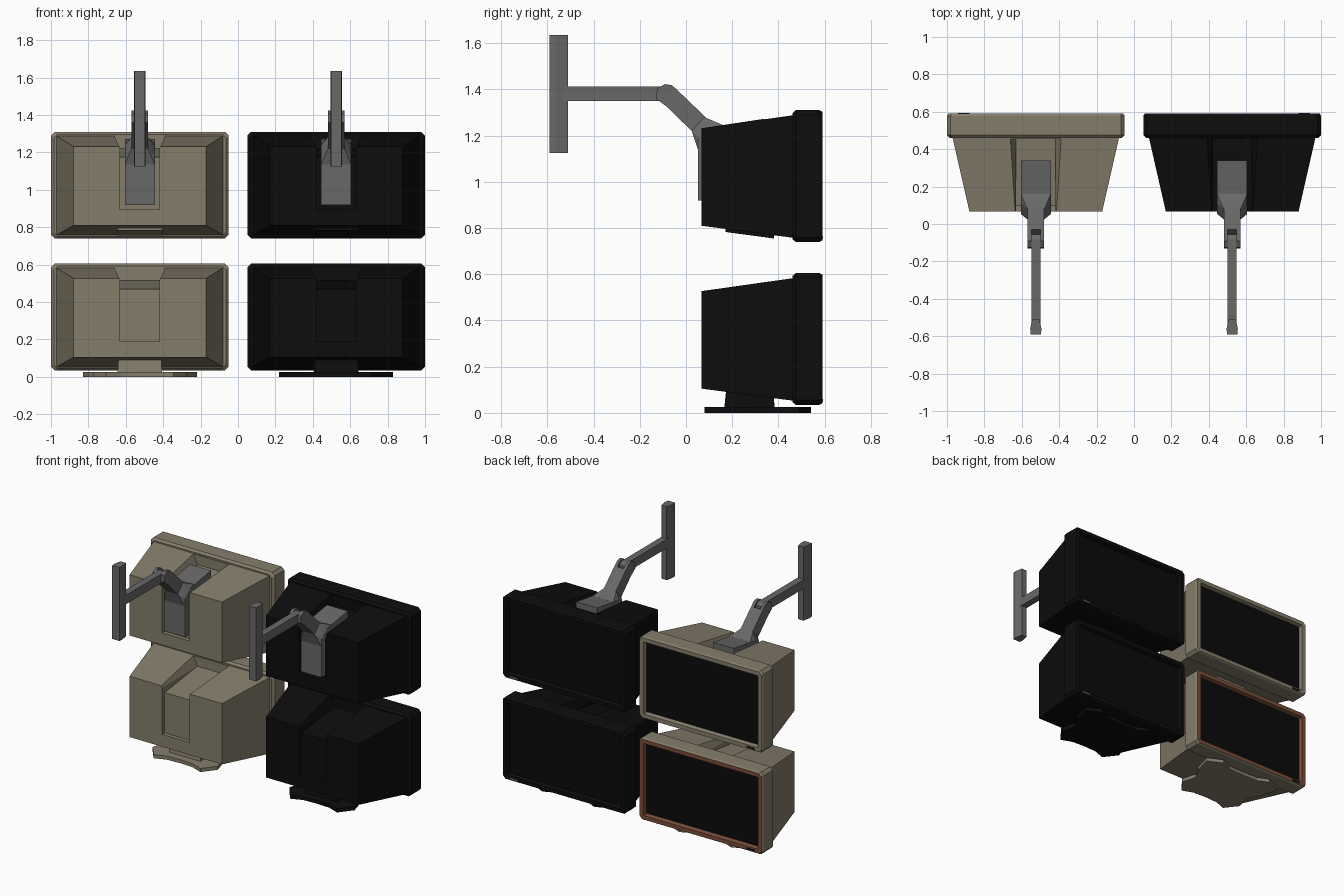
import bpy, bmesh

if "Cube" in bpy.data.objects:
    bpy.data.objects.remove(bpy.data.objects["Cube"])

def mat(name, c):
    m = bpy.data.materials.new(name)
    m.diffuse_color = (*c, 1)
    m.use_nodes = True
    m.node_tree.nodes["Principled BSDF"].inputs["Base Color"].default_value = m.diffuse_color
    return m

BEIGE = mat("beige plastic", (0.235, 0.207, 0.147))
BLACK = mat("black plastic", (0.004, 0.004, 0.004))
SCREEN = mat("screen black", (0.003, 0.003, 0.003))
BROWN = mat("brown rim", (0.19, 0.075, 0.04))
GREY = mat("grey metal", (0.14, 0.14, 0.14))

def finish(bm, name, mats, loc):
    bmesh.ops.recalc_face_normals(bm, faces=bm.faces)
    me = bpy.data.meshes.new(name)
    bm.to_mesh(me)
    bm.free()
    ob = bpy.data.objects.new(name, me)
    ob.location = loc
    for m in mats:
        me.materials.append(m)
    bpy.context.collection.objects.link(ob)
    return ob

def ring(y, hx, z0, z1, c=0):
    """Rectangle in xz at depth y, with corners cut by c."""
    if not c:
        return [(-hx, y, z0), (hx, y, z0), (hx, y, z1), (-hx, y, z1)]
    return [(-hx + c, y, z0), (hx - c, y, z0), (hx, y, z0 + c), (hx, y, z1 - c),
            (hx - c, y, z1), (-hx + c, y, z1), (-hx, y, z1 - c), (-hx, y, z0 + c)]

def loft(name, rings, mats, loc, rule=None):
    """Skin rings in order; rule maps a segment index to a material slot."""
    bm = bmesh.new()
    rs = [[bm.verts.new(p) for p in r] for r in rings]
    n = len(rs[0])
    for s in range(len(rs) - 1):
        for i in range(n):
            j = (i + 1) % n
            f = bm.faces.new((rs[s][i], rs[s][j], rs[s + 1][j], rs[s + 1][i]))
            f.material_index = rule(s) if rule else 0
    bm.faces.new(rs[0][::-1])
    f = bm.faces.new(rs[-1])
    f.material_index = rule(len(rs) - 1) if rule else 0
    return finish(bm, name, mats, loc)

def side_extrude(name, yz, x0, x1, m, loc):
    return loft(name, [[(x, y, z) for y, z in yz] for x in (x0, x1)], [m], loc)

def hull(name, pts, m, loc):
    bm = bmesh.new()
    for p in pts:
        bm.verts.new(p)
    bmesh.ops.convex_hull(bm, input=bm.verts[:])
    return finish(bm, name, [m], loc)

def cut(ob, cutter):
    cutter.hide_render = True
    cutter.hide_viewport = True
    cutter.display_type = 'WIRE'
    mod = ob.modifiers.new("recess", 'BOOLEAN')
    mod.object = cutter
    mod.solver = 'EXACT'

def television(tag, loc, shell, rim, side):
    # tapered tube housing with a channel down its back and across its top
    body = loft(tag + "_housing", [ring(.067, .355, .105, .527), ring(.47, .447, .052, .584)],
                [shell], loc)
    slot = loft(tag + "_slot_cutter", [ring(-.05, .105, .19, .7), ring(.095, .105, .19, .7)], [shell], loc)
    def section(y, floor):
        return [(-.105, y, floor), (.105, y, floor), (.105, y, .515),
                (.167, y, .65), (-.167, y, .65), (-.105, y, .515)]
    channel = loft(tag + "_channel_cutter", [section(-.05, .452), section(.455, .5149)], [shell], loc)
    cut(body, slot)
    cut(body, channel)
    # bezel, rim and recessed screen
    loft(tag + "_bezel", [
        ring(.46, .46, .047, .592, .02), ring(.475, .475, .035, .605, .02),
        ring(.578, .475, .035, .605, .02), ring(.59, .468, .042, .598, .02),
        ring(.59, .44, .07, .57, .004), ring(.565, .432, .078, .562, .004)],
        [shell, rim, SCREEN], loc, lambda s: 0 if s < 3 else 1 if s < 5 else 2)
    # indicator at a lower front corner
    lamp = GREY if shell is BLACK else BLACK
    loft(tag + "_indicator", [[(x + side * .385, y, z) for x, y, z in ring(yy, .03, .05, .06)]
                              for yy in (.585, .594)], [lamp], loc)

def stand(tag, loc, m):
    # neck under the housing and a four-footed base
    loft(tag + "_neck", [[(-a, b, z), (a, b, z), (a, c, z), (-a, c, z)]
                         for a, b, c, z in ((.12, .165, .385, .015), (.113, .175, .375, .11))], [m], loc)
    half = [(0, .50), (.12, .505), (.20, .54), (.305, .49), (.27, .36), (.22, .28),
            (.25, .17), (.18, .08), (.10, .11), (0, .115)]
    outline = half + [(-x, y) for x, y in half[-2:0:-1]]
    loft(tag + "_base", [[(x, y, z) for x, y in outline] for z in (0, .025)], [m], loc)

def wall_arm(tag, loc):
    # hooked bracket lying in the channel
    side_extrude(tag + "_bracket", [(.053, .215), (.10, .215), (.10, .465), (.34, .50),
                 (.34, .568), (.11, .533), (.053, .48)], -.08, .08, GREY, loc)
    # flared neck and diagonal link
    pts = [(s * .08, y, z) for s in (-1, 1) for y, z in ((.053, .43), (.053, .48), (.11, .533), (.16, .541))]
    pts += [(s * .045, y, z) for s in (-1, 1) for y, z in ((.025, .515), (.08, .575))]
    hull(tag + "_flare", pts, GREY, loc)
    side_extrude(tag + "_link", [(-.085, .622), (-.03, .685), (.09, .57), (.04, .50)],
                 -.045, .045, GREY, loc)
    # fork around the hinge
    for s in (-1, 1):
        side_extrude(tag + "_fork", [(-.13, .655), (-.125, .70), (-.09, .718), (-.06, .713),
                     (-.02, .675), (-.07, .61)], s * .024, s * .045, GREY, loc)
    # horizontal bar with a hinge tip
    side_extrude(tag + "_bar", [(-.53, .645), (-.53, .707), (-.08, .707), (-.055, .69),
                 (-.055, .66), (-.08, .645)], -.024, .024, GREY, loc)
    # wall rail
    plan = [(-.028, -.59), (.028, -.59), (.03, -.56), (.02, -.51), (-.02, -.51), (-.03, -.56)]
    loft(tag + "_rail", [[(x, y, z) for x, y in plan] for z in (.42, .93)], [GREY], loc)
    
def socket(tag, loc, m):
    # closed stand socket under the hung housing
    side_extrude(tag + "_socket", [(.17, .078), (.38, .05), (.38, .08), (.17, .11)], -.12, .12, m, loc)

for side, colour, shell in ((-1, "beige", BEIGE), (1, "black", BLACK)):
    x = side * .525
    low, high = (x, 0, 0), (x, 0, .705)
    television(colour + "_standing", low, shell, BROWN if shell is BEIGE else BLACK, side)
    stand(colour + "_stand", low, shell)
    television(colour + "_hung", high, shell, shell, side)
    socket(colour + "_hung", high, shell)
    wall_arm(colour + "_arm", high)
